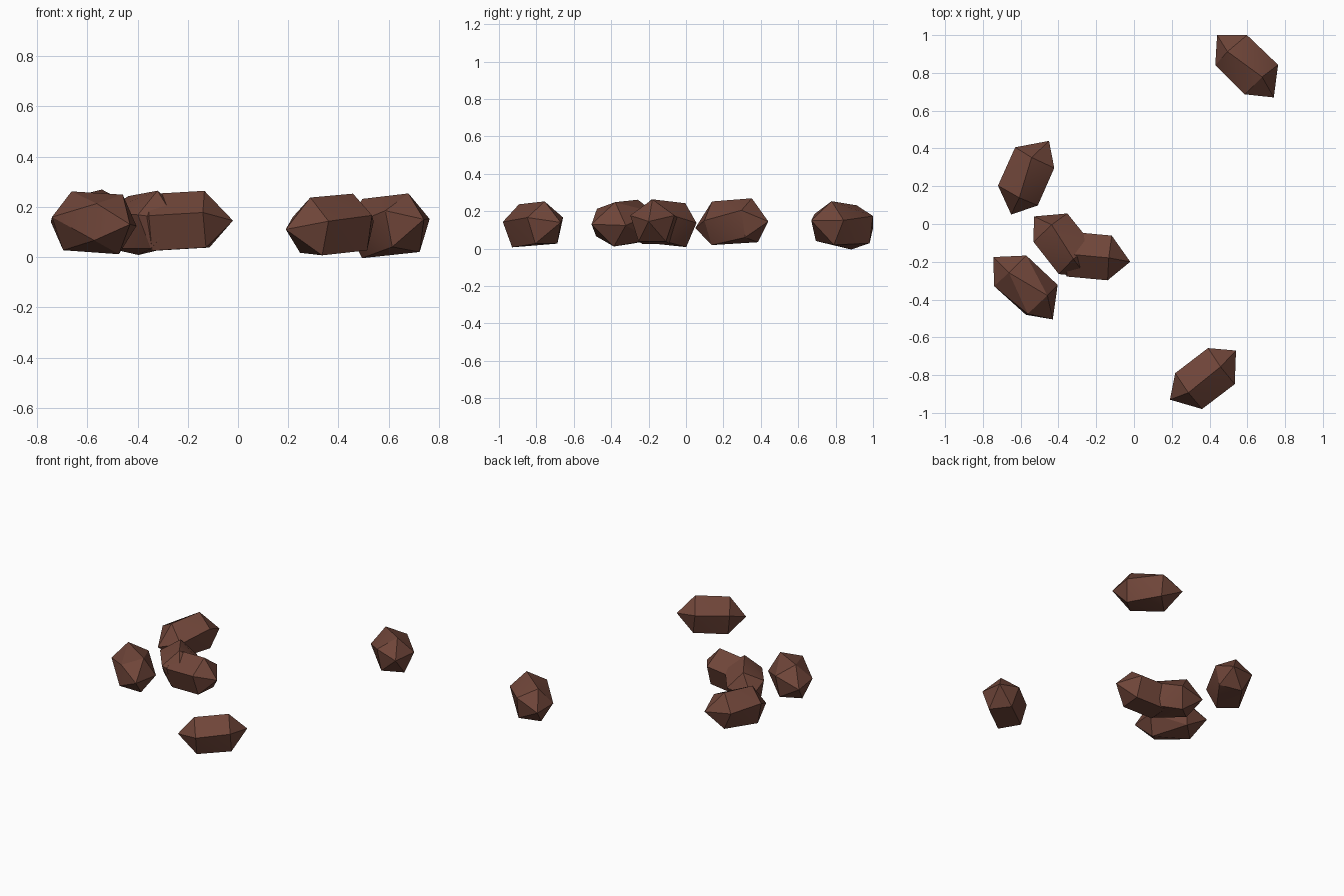
import bpy, bmesh, math
from mathutils import Vector

cube = bpy.data.objects.get("Cube")
if cube:
    bpy.data.objects.remove(cube, do_unlink=True)

# Single brown stone colour
brown = bpy.data.materials.new("reddish_brown_stone")
brown.use_nodes = True
colour = (0.16, 0.06, 0.041, 1)
brown.diffuse_color = colour
shader = brown.node_tree.nodes["Principled BSDF"]
shader.inputs["Base Color"].default_value = colour
shader.inputs["Roughness"].default_value = 0.9

SIDES = 5
RADIUS = 0.125


def rock(name, tip_a, tip_b, roll_a, roll_b, side, lift):
    """Pointed stone: two five-sided rings between two tips, wrapped in a hull."""
    a, b = Vector(tip_a), Vector(tip_b)
    along = (b - a).normalized()
    left = Vector((0, 0, 1)).cross(along).normalized()
    up = along.cross(left)
    shift = left * side + up * lift

    bm = bmesh.new()
    bm.verts.new(a)
    bm.verts.new(b)
    for t, roll in ((0.25, roll_a), (0.75, roll_b)):
        centre = a.lerp(b, t) + shift
        for k in range(SIDES):
            angle = math.radians(roll) + math.tau * k / SIDES
            bm.verts.new(centre + RADIUS * (left * math.cos(angle) + up * math.sin(angle)))
    bmesh.ops.convex_hull(bm, input=bm.verts)
    bmesh.ops.recalc_face_normals(bm, faces=bm.faces)

    mesh = bpy.data.meshes.new(name)
    bm.to_mesh(mesh)
    bm.free()
    mesh.materials.append(brown)
    obj = bpy.data.objects.new(name, mesh)
    bpy.context.collection.objects.link(obj)

    # Soften only the shallow creases
    bpy.ops.object.select_all(action="DESELECT")
    obj.select_set(True)
    bpy.context.view_layer.objects.active = obj
    bpy.ops.object.shade_smooth_by_angle(angle=math.radians(30))


# Outlying stones
rock("front_left_rock", (0.54, -0.67, 0.14), (0.19, -0.93, 0.11), 90, 86, 0.02, -0.005)
rock("back_left_rock", (0.74, 0.67, 0.15), (0.44, 1.0, 0.11), 98, 77, -0.01, -0.01)

# Clustered stones
rock("back_right_rock", (-0.45, 0.44, 0.145), (-0.65, 0.05, 0.11), 100, 82, -0.02, 0.01)
rock("front_right_rock", (-0.745, -0.175, 0.14), (-0.43, -0.505, 0.13), 98, 68, 0.02, 0.0)
rock("cluster_back_rock", (-0.53, 0.04, 0.11), (-0.25, -0.28, 0.15), 80, 95, 0.02, 0.0)
rock("cluster_front_rock", (-0.45, -0.16, 0.12), (-0.02, -0.20, 0.145), 90, 90, 0.01, 0.0)
